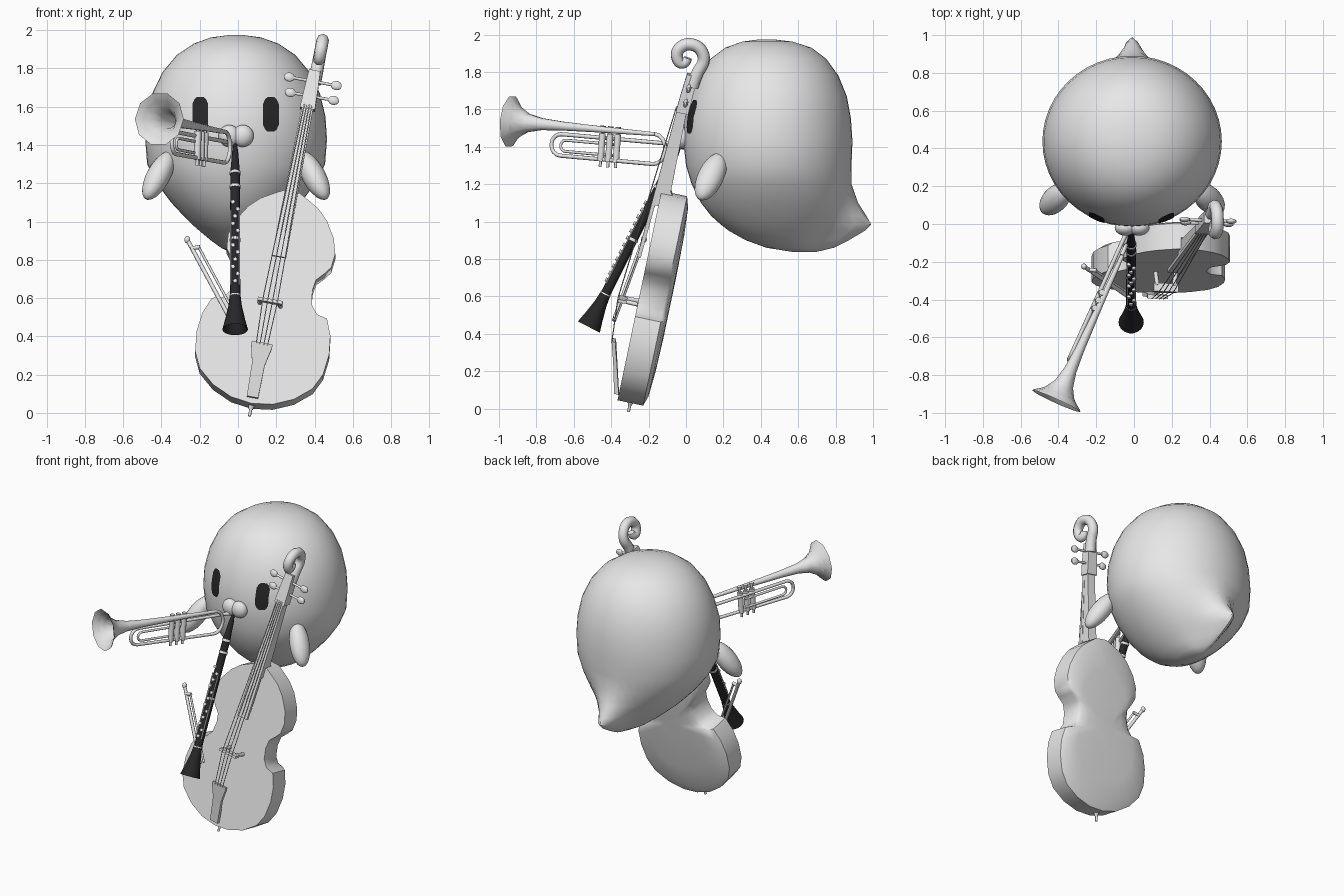
import bpy, bmesh, math
from mathutils import Vector, Matrix
from mathutils.bvhtree import BVHTree

if "Cube" in bpy.data.objects:
    bpy.data.objects.remove(bpy.data.objects["Cube"])


def material(name, v):
    m = bpy.data.materials.new(name)
    m.diffuse_color = (v, v, v, 1)
    m.use_nodes = True
    m.node_tree.nodes["Principled BSDF"].inputs["Base Color"].default_value = m.diffuse_color
    return m


PALE = material("pale_grey", 0.8)
DARK = material("near_black", 0.02)


def add(name, bm, mat=PALE):
    bmesh.ops.recalc_face_normals(bm, faces=bm.faces[:])
    me = bpy.data.meshes.new(name)
    bm.to_mesh(me)
    bm.free()
    me.materials.append(mat)
    ob = bpy.data.objects.new(name, me)
    bpy.context.collection.objects.link(ob)
    return ob


def frame(origin, axis, up):
    """Matrix whose local z is axis, local y is close to up, local x = y cross z."""
    d = Vector(axis).normalized()
    x = Vector(up).cross(d).normalized()
    y = d.cross(x)
    m = Matrix((x, y, d)).transposed().to_4x4()
    m.translation = Vector(origin)
    return m


def loft(name, rings, mat=PALE, cap=True):
    bm = bmesh.new()
    vs = [[bm.verts.new(p) for p in r] for r in rings]
    for a, b in zip(vs, vs[1:]):
        n = len(a)
        for i in range(n):
            bm.faces.new((a[i], a[(i + 1) % n], b[(i + 1) % n], b[i]))
    if cap:
        bm.faces.new(vs[0])
        bm.faces.new(vs[-1])
    return add(name, bm, mat)


def lathe(name, m, profile, sides=16, mat=PALE, cap=True):
    ang = [2 * math.pi * i / sides for i in range(sides)]
    return loft(name, [[m @ Vector((r * math.cos(a), r * math.sin(a), s)) for a in ang]
                       for s, r in profile], mat, cap)


def rod(name, p, q, r, sides=8, mat=PALE):
    p, q = Vector(p), Vector(q)
    up = (0.3, 0.2, 1) if abs((q - p).normalized().z) < 0.9 else (0, 1, 0)
    return lathe(name, frame(p, q - p, up), [(0, r), ((q - p).length, r)], sides, mat)


def ball(name, m, radii, mat=PALE, u=20, v=12):
    bm = bmesh.new()
    bmesh.ops.create_uvsphere(bm, u_segments=u, v_segments=v, radius=1,
                              matrix=m @ Matrix.Diagonal((*radii, 1)))
    return add(name, bm, mat)


def tube(name, pts, r, nurbs=False, radii=None):
    cu = bpy.data.curves.new(name, 'CURVE')
    cu.dimensions = '3D'
    cu.bevel_depth, cu.bevel_resolution, cu.use_fill_caps = r, 2, True
    sp = cu.splines.new('NURBS' if nurbs else 'POLY')
    sp.points.add(len(pts) - 1)
    for i, p in enumerate(pts):
        sp.points[i].co = (*p, 1)
        sp.points[i].radius = radii[i] if radii else 1
    if nurbs:
        sp.use_endpoint_u, sp.order_u, sp.resolution_u = True, 3, 6
    tmp = bpy.data.objects.new(name + "_curve", cu)
    bpy.context.collection.objects.link(tmp)
    dg = bpy.context.evaluated_depsgraph_get()
    me = bpy.data.meshes.new_from_object(tmp.evaluated_get(dg))
    bpy.data.objects.remove(tmp)
    me.name = name
    me.materials.clear()
    me.materials.append(PALE)
    ob = bpy.data.objects.new(name, me)
    bpy.context.collection.objects.link(ob)
    return ob


# Round body with a pointed tail: height, front y, back y, half width, tail length
CX, SEG = -0.01, 48
RINGS = [(1.974, .39, .47, .04, 0), (1.962, .30, .57, .13, 0), (1.93, .21, .67, .22, 0),
         (1.87, .13, .75, .31, 0), (1.78, .065, .815, .385, 0), (1.67, .02, .86, .438, 0),
         (1.55, -.01, .882, .467, 0), (1.43, -.015, .89, .475, 0), (1.30, 0, .885, .465, 0),
         (1.2, .03, .875, .415, .01), (1.1, .08, .855, .34, .065), (1.03, .135, .83, .275, .135),
         (.985, .185, .80, .23, .19), (.95, .23, .775, .19, .18), (.9, .32, .74, .13, .13),
         (.86, .43, .71, .075, .08), (.836, .58, .68, .02, .01)]
rings = []
for z, f, b, w, t in RINGS:
    ring = []
    for i in range(SEG):
        a = 2 * math.pi * i / SEG
        s = math.sin(a)
        ring.append((CX + w * math.cos(a), (f + b) / 2 + (b - f) / 2 * s + t * max(0, s) ** 16, z))
    rings.append(ring)
body = loft("body", rings)
bm = bmesh.new()
bm.from_mesh(body.data)
tree = BVHTree.FromBMesh(bm)
bm.free()

# Eyes: thin plates laid on the body surface
for side, ex in (("left", -.197), ("right", .172)):
    bm = bmesh.new()
    grid = []
    for dz, hw in ((-.09, .018), (-.078, .031), (-.055, .041), (0, .041),
                   (.055, .041), (.078, .031), (.09, .018)):
        row = []
        for k in (-1, -.5, 0, .5, 1):
            x, z = ex + hw * k, 1.56 + dz
            hit = tree.ray_cast(Vector((x, -2, z)), Vector((0, 1, 0)))[0]
            row.append(bm.verts.new((x, hit.y - .006, z)))
        grid.append(row)
    for a, b in zip(grid, grid[1:]):
        for i in range(4):
            bm.faces.new((a[i], a[i + 1], b[i + 1], b[i]))
    add(side + "_eye", bm, DARK)

# Two-lobed beak and stubby arms
for s, side in ((-1, "left"), (1, "right")):
    m = Matrix.Translation((CX + s * .035, -.02, 1.447)) @ Matrix.Rotation(s * .5, 4, 'Y')
    ball(side + "_beak_lobe", m, (.057, .042, .058))
    top, tip = Vector((CX + s * .34, .19, 1.36)), Vector((CX + s * .47, .075, 1.12))
    ball(side + "_arm", frame((top + tip) / 2, top - tip, (0, 1, 0)), (.062, .07, .15))

# Trumpet: local x sideways, y up, z along the bell
T = frame((0, -.03, 1.455), (-.41, -.905, .08), (0, 0, 1))


def tp(s, up, side=0):
    return T @ Vector((-side, up, s))


lathe("trumpet_bell", T, [(.15, .011), (.45, .017), (.7, .025), (.82, .034), (.9, .052), (.95, .082),
                          (.985, .118), (1.0, .14), (.99, .132), (.95, .076), (.88, .04), (.75, .022)], 10)
arc = [math.pi * i / 8 for i in range(9)]
path = [tp(.15 - .065 * math.sin(a), -.08 + .08 * math.cos(a), .004) for a in arc]
path += [tp(.71 + .055 * math.sin(a), -.1025 - .0575 * math.cos(a), .03) for a in arc]
path += [tp(.0, -.045, .03)]
tube("trumpet_tubing", path, .011)
tube("trumpet_slide", [tp(.40, -.075, .03)] +
     [tp(.68 + .03 * math.sin(a), -.105 + .03 * math.cos(a), .03) for a in arc] +
     [tp(.40, -.135, .03)], .008)
lathe("trumpet_mouthpiece", frame(tp(.07, -.045, .03), tp(0, 0) - tp(1, 0), (0, 0, 1)),
      [(0, .011), (.05, .013), (.07, .024), (.085, .024)], 12)
for i in range(3):
    s = .375 + i * .045
    rod(f"valve_{i}", tp(s, -.17, .018), tp(s, -.02, .018), .018, 10)
    rod(f"valve_stem_{i}", tp(s, -.2, .018), tp(s, .01, .018), .008, 8)
    rod(f"valve_cap_{i}", tp(s, .01, .018), tp(s, .02, .018), .016, 10)

# Clarinet: local z runs down to the bell, y faces front
C = frame((-.015, -.03, 1.41), (0, -.49, -.975), (0, -1, .5))
lathe("clarinet", C, [(0, .008), (.05, .016), (.12, .021), (.17, .025), (.88, .027), (.95, .035),
                      (1.03, .052), (1.09, .067), (1.085, .058), (1.0, .03)], 18, DARK)
for i, s in enumerate((.17, .25, .56, .89)):
    lathe(f"clarinet_ring_{i}", C, [(s, .029), (s + .014, .029)], 16)
for i in range(12):
    s = .36 + .042 * i
    x = (-.012, .014, 0)[i % 3]
    rod(f"clarinet_key_{i}", C @ Vector((x, .02, s)), C @ Vector((x, .036, s)), .011, 8)
for x in (-.022, .022):
    rod("clarinet_key_rod", C @ Vector((x, .022, .4)), C @ Vector((x, .022, .84)), .004, 6)

# Double bass: local x to the right, y out of the front plate, z up the neck
B = frame((.07, -.365, .05), (.19, .21, 1), (0, -1, .21))
B = B @ Matrix.Scale(-1, 4, (1, 0, 0)) if B.col[0].x < 0 else B


def bp(w, out, v):
    return B @ Vector((w, out, v))


HALF = [(0, 0), (.11, .015), (.215, .062), (.30, .135), (.34, .22), (.352, .33), (.34, .43),
        (.306, .516), (.249, .53), (.215, .575), (.203, .65), (.212, .71), (.25, .752), (.278, .79),
        (.285, .865), (.262, .945), (.21, 1.03), (.155, 1.085), (.1, 1.118), (.042, 1.15)]
outline = HALF + [(-w, v) for w, v in reversed(HALF[1:])]


def bass_ring(out, k):
    return [bp(w * k, out, .55 + (v - .55) * k) for w, v in outline]


loft("bass_body", [bass_ring(0, 1), bass_ring(-.14, 1), bass_ring(-.158, .9), bass_ring(-.168, .65),
                   bass_ring(-.172, .3)])


def slab(name, ends):
    """Tapered bar: (height up the neck, half width, back, front) at each station."""
    return loft(name, [[bp(-w, lo, v), bp(w, lo, v), bp(w, hi, v), bp(-w, hi, v)]
                       for v, w, lo, hi in ends])


slab("fingerboard", [(.786, .038, .035, .055), (1.62, .03, -.012, .008)])
slab("neck", [(1.08, .035, -.10, .03), (1.17, .032, -.05, .02), (1.62, .028, -.045, -.01)])
slab("pegbox", [(1.60, .04, -.055, .012), (1.70, .036, -.06, .005), (1.81, .03, -.065, -.005)])
slab("tailpiece", [(.03, .03, .0, .025), (.2, .034, .045, .065), (.29, .055, .07, .09),
                   (.31, .055, .075, .095)])
slab("bridge", [(.528, .066, .06, .105), (.545, .066, .06, .105)])
for s in (-1, 1):
    rod("bridge_leg", bp(s * .055, 0, .537), bp(s * .045, .07, .537), .012)
for i in range(4):
    k = i - 1.5
    tube(f"string_{i}", [bp(k * .02, .094, .3), bp(k * .026, .11, .537), bp(k * .013, .014, 1.62)], .0025)
rod("endpin", bp(0, -.07, -.055), bp(0, -.07, .03), .008)
lathe("endpin_collar", B @ Matrix.Translation((0, -.07, -.02)), [(0, .01), (.03, .02)], 10)

# Scroll and tuning pegs
scroll = [(.035, 1.72), (.055, 1.79), (.105, 1.86), (.075, 1.935), (.0, 1.955), (-.055, 1.91),
          (-.04, 1.845), (.0, 1.845), (.01, 1.875)]
tube("scroll", [(.384 + .19 * (z - 1.64), y, z) for y, z in scroll], .033, True,
     [1.05, 1.05, 1, 1, 1, 1, .95, .85, .7])
for s in (-1, 1):
    for i, v in enumerate((1.675, 1.755)):
        o = -.03
        reach = .125 - .02 * (s < 0 and i == 0)
        rod("peg_shaft", bp(0, o, v), bp(s * reach, o, v), .008)
        ball("peg_head", B @ Matrix.Translation((s * reach, o, v)), (.03, .014, .024), PALE, 10, 8)

# Bow: stick, hair and tip
P, Q = Vector((-.265, -.225, .905)), Vector((-.03, -.385, .47))
off = Vector((.03, .0, .016))
rod("bow_stick", P, Q, .011)
rod("bow_hair", P.lerp(Q, .12) + off, Q + off, .007)
rod("bow_head", P.lerp(Q, .1) - off * .2, P.lerp(Q, .13) + off * 1.2, .011)
ball("bow_tip", Matrix.Translation(P), (.016, .016, .02), PALE, 10, 8)

# Smooth shading with sharp edges kept
for ob in bpy.context.scene.objects:
    ob.select_set(True)
    bpy.context.view_layer.objects.active = ob
bpy.ops.object.shade_smooth_by_angle(angle=math.radians(48))
